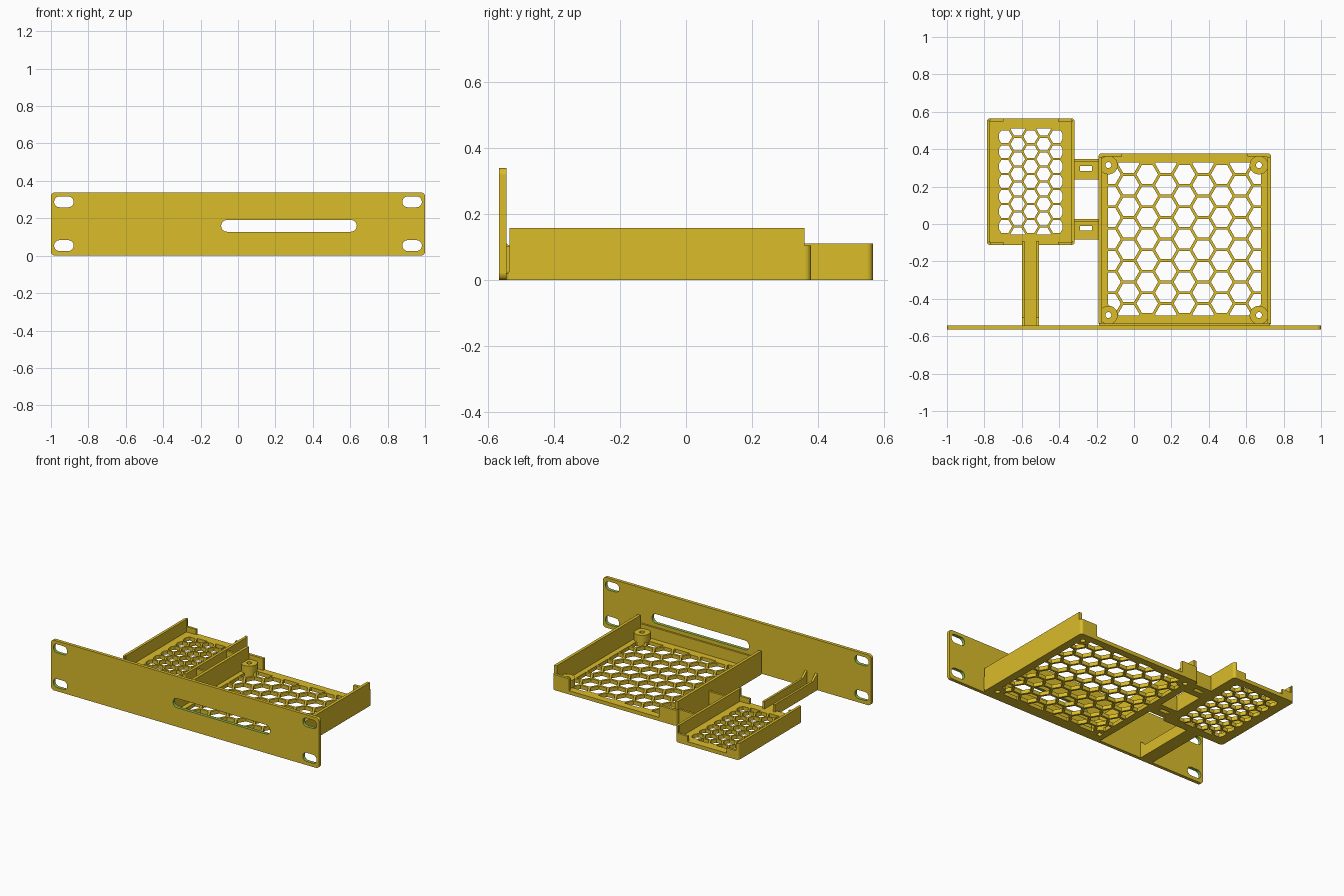
import bpy, bmesh, math
from mathutils import Matrix

if "Cube" in bpy.data.objects:
    bpy.data.objects.remove(bpy.data.objects["Cube"])


def material(name, rgb):
    m = bpy.data.materials.new(name)
    m.diffuse_color = (*rgb, 1)
    m.use_nodes = True
    m.node_tree.nodes["Principled BSDF"].inputs["Base Color"].default_value = m.diffuse_color
    return m


GOLD = material("mustard", (0.70, 0.502, 0.023))
GREEN = material("slot_green", (0.26, 0.46, 0.065))


def round_rect(x0, x1, y0, y1, r, n=6):
    pts = []
    for k, (cx, cy) in enumerate([(x1 - r, y1 - r), (x0 + r, y1 - r),
                                  (x0 + r, y0 + r), (x1 - r, y0 + r)]):
        for i in range(n + 1):
            a = math.pi / 2 * (k + i / n)
            pts.append((cx + r * math.cos(a), cy + r * math.sin(a)))
    return pts


def circle(cx, cy, r, n=24):
    return [(cx + r * math.cos(2 * math.pi * i / n),
             cy + r * math.sin(2 * math.pi * i / n)) for i in range(n)]


def plate(name, loops, z0, z1, matrix=None):
    """Extrude an outline (first loop) with holes (other loops)."""
    cu = bpy.data.curves.new(name, 'CURVE')
    cu.dimensions = '2D'
    cu.fill_mode = 'BOTH'
    cu.extrude = (z1 - z0) / 2
    for loop in loops:
        s = cu.splines.new('POLY')
        s.points.add(len(loop) - 1)
        for p, (x, y) in zip(s.points, loop):
            p.co = (x, y, 0, 1)
        s.use_cyclic_u = True
        s.use_smooth = False
    tmp = bpy.data.objects.new(name + "_curve", cu)
    bpy.context.collection.objects.link(tmp)
    dg = bpy.context.evaluated_depsgraph_get()
    me = bpy.data.meshes.new_from_object(tmp.evaluated_get(dg))
    bpy.data.objects.remove(tmp)
    bm = bmesh.new()
    bm.from_mesh(me)
    bmesh.ops.translate(bm, verts=bm.verts, vec=(0, 0, (z0 + z1) / 2))
    if matrix:
        bmesh.ops.transform(bm, verts=bm.verts, matrix=matrix)
    bmesh.ops.remove_doubles(bm, verts=bm.verts, dist=0.00005)
    bmesh.ops.recalc_face_normals(bm, faces=bm.faces)
    for f in bm.faces:
        f.smooth = False
    bm.to_mesh(me)
    bm.free()
    me.materials.clear()
    me.materials.append(GOLD)
    ob = bpy.data.objects.new(name, me)
    bpy.context.collection.objects.link(ob)
    return ob


def box(name, x0, x1, y0, y1, z0, z1):
    return plate(name, [[(x0, y0), (x1, y0), (x1, y1), (x0, y1)]], z0, z1)


def clip(poly, planes):
    """Keep the part of a convex polygon where nx*x + ny*y <= d."""
    for nx, ny, d in planes:
        out = []
        for p, q in zip(poly, poly[1:] + poly[:1]):
            a, b = nx * p[0] + ny * p[1] - d, nx * q[0] + ny * q[1] - d
            if a <= 0:
                out.append(p)
            if a * b < 0:
                t = a / (a - b)
                out.append((p[0] + t * (q[0] - p[0]), p[1] + t * (q[1] - p[1])))
        poly = out
        if len(poly) < 3:
            return []
    return poly


def area(p):
    return abs(sum(a[0] * b[1] - b[0] * a[1] for a, b in zip(p, p[1:] + p[:1]))) / 2


def honeycomb(cx, cy, hw, hh, pitch, gap, chamfer):
    planes = [(1, 0, hw), (-1, 0, hw), (0, 1, hh), (0, -1, hh)]
    planes += [(sx, sy, hw + hh - chamfer) for sx in (1, -1) for sy in (1, -1)]
    r = (pitch - gap) / math.sqrt(3)
    step = pitch * math.sqrt(3) / 2
    cells = []
    for i in range(-6, 7):
        for j in range(-6, 7):
            x, y = i * step, (j + (i % 2) / 2) * pitch
            c = clip(circle(x, y, r, 6), planes)
            if c and area(c) > 0.0003:
                cells.append([(cx + a, cy + b) for a, b in c])
    return cells


FLOOR = 0.025


def corner_lips(name, x0, x1, y0, y1, length, t, inset, top, sides):
    """Rounded L-shaped retaining lips at the tray corners."""
    cx, cy, r = (x0 + x1) / 2, (y0 + y1) / 2, 0.018
    hw, hh = (x1 - x0) / 2, (y1 - y0) / 2
    arc = [(hw - r + r * math.cos(a), hh - r + r * math.sin(a))
           for a in [math.pi / 2 * i / 6 for i in range(7)]]
    prof = [(hw - t, hh - inset), (hw, hh - inset)] + arc
    prof += [(hw - length, hh), (hw - length, hh - t), (hw - t, hh - t - 0.0005)]
    for sx in (1, -1):
        for sy in sides:
            plate(name, [[(cx + sx * x, cy + sy * y) for x, y in prof]], FLOOR - 0.002, top)


# Front panel with ear slots and one long opening
slots = [round_rect(-0.09, 0.635, 0.128, 0.191, 0.031)]
for s in (-1, 1):
    for z in (0.054, 0.288):
        slots.append(round_rect(s * 0.931 - 0.052, s * 0.931 + 0.052, z - 0.029, z + 0.029, 0.028))
panel = plate("front_panel", [round_rect(-1, 1, 0, 0.339, 0.022)] + slots, 0.543, 0.565,
              Matrix.Rotation(math.pi / 2, 4, 'X'))
panel.data.materials.append(GREEN)
for f in panel.data.polygons:
    c = f.center
    if abs(f.normal.y) < 0.5 and abs(c.x) < 0.99 and 0.015 < c.z < 0.325:
        f.material_index = 1

# Large tray: honeycomb floor, side walls, lips and screw posts
X0, X1, Y0, Y1 = -0.19, 0.733, -0.544, 0.378
posts = [(x, y) for x in (-0.137, 0.668) for y in (-0.487, 0.315)]
cells = honeycomb(0.27, -0.08, 0.408, 0.41, 0.115, 0.015, 0.06)
plate("large_tray_floor", [round_rect(X0, X1, Y0, Y1, 0.018)] + cells
      + [circle(x, y, 0.016) for x, y in posts], 0, FLOOR)
for x in (X0, X1 - 0.02):
    box("large_tray_wall", x, x + 0.02, -0.533, 0.359, 0.02, 0.158)
corner_lips("large_tray_lip", X0, X1, Y0, Y1, 0.125, 0.018, 0.021, 0.105, (1,))
box("large_tray_front_rail", X0 + 0.005, X1 - 0.005, -0.544, -0.531, 0.02, 0.103)
for x, y in posts:
    plate("screw_post", [circle(x, y, 0.05), circle(x, y, 0.016)], 0.001, 0.075)

# Small tray: finer honeycomb floor, lower walls and lips
X0, X1, Y0, Y1 = -0.787, -0.317, -0.112, 0.565
cells = honeycomb(-0.552, 0.227, 0.171, 0.283, 0.08, 0.012, 0)
plate("small_tray_floor", [round_rect(X0, X1, Y0, Y1, 0.018)] + cells, 0, FLOOR)
for x in (X0, X1 - 0.018):
    box("small_tray_wall", x, x + 0.018, Y0 + 0.018, Y1 - 0.018, 0.02, 0.11)
corner_lips("small_tray_lip", X0, X1, Y0, Y1, 0.09, 0.016, 0.02, 0.06, (1, -1))
corner_lips("small_tray_wall_end", X0, X1, Y0, Y1, 0.019, 0.012, 0.02, 0.11, (1, -1))

# Bridges joining the two trays, each with a slot and an upright rib
for y in (0.237, -0.083):
    plate("tray_bridge", [[(-0.322, y), (-0.188, y), (-0.188, y + 0.11), (-0.322, y + 0.11)],
                          [(-0.29, y + 0.047), (-0.29, y + 0.072),
                           (-0.225, y + 0.072), (-0.225, y + 0.047)]], 0, FLOOR)
    box("bridge_rib", -0.322, -0.188, y + 0.095, y + 0.11, 0.02, 0.1)

# Channel arm from the panel to the small tray, ribs flared at the panel
box("arm_floor", -0.6, -0.508, -0.544, -0.1, 0, FLOOR)
rib = [(-0.544, 0.02), (-0.09, 0.02), (-0.09, 0.075), (-0.5, 0.075), (-0.544, 0.112)]
to_x = Matrix(((0, 0, 1, 0), (1, 0, 0, 0), (0, 1, 0, 0), (0, 0, 0, 1)))
for x in (-0.6, -0.523):
    plate("arm_rib", [rib], x, x + 0.015, to_x)
